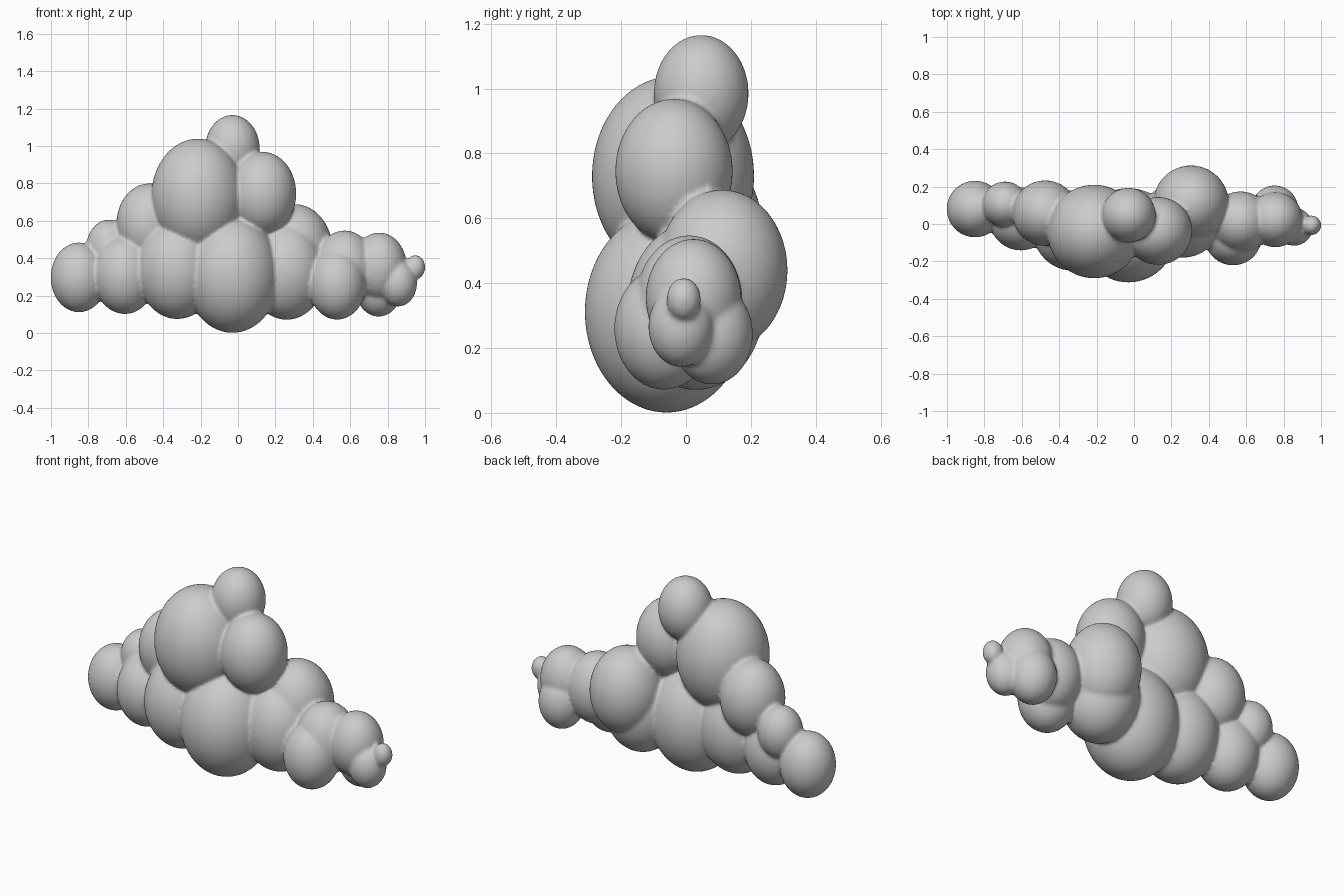
import bpy
import bmesh
from mathutils import Matrix

STRETCH = 1.235  # every puff is taller than it is wide

# puffs: x, y, z, horizontal radius
puffs = [
    # tall middle stack
    (-0.03, -0.06, 0.312, 0.252),
    (-0.213, -0.04, 0.73, 0.25),
    (-0.03, 0.047, 0.985, 0.146),
    (0.13, -0.037, 0.745, 0.181),
    # right tail
    (0.305, 0.112, 0.44, 0.201),
    (0.26, 0.03, 0.33, 0.21),
    (0.53, -0.068, 0.26, 0.153),
    (0.57, 0.01, 0.345, 0.164),
    (0.755, 0.023, 0.355, 0.147),
    (0.752, 0.08, 0.243, 0.126),
    (0.856, -0.015, 0.266, 0.101),
    (0.948, -0.007, 0.351, 0.053),
    # left tail
    (-0.325, -0.035, 0.34, 0.215),
    (-0.475, 0.058, 0.583, 0.175),
    (-0.605, 0.028, 0.31, 0.169),
    (-0.69, 0.105, 0.455, 0.122),
    (-0.85, 0.08, 0.297, 0.151),
]

# all puffs in one mesh
bm = bmesh.new()
for x, y, z, r in puffs:
    place = Matrix.Translation((x, y, z)) @ Matrix.Diagonal((r, r, r * STRETCH, 1))
    bmesh.ops.create_icosphere(bm, subdivisions=5, radius=1, matrix=place)
mesh = bpy.data.meshes.new("cloud")
bm.to_mesh(mesh)
bm.free()
cloud = bpy.data.objects.new("cloud", mesh)
bpy.context.collection.objects.link(cloud)

# fuse the puffs into one skin and soften the creases
fuse = cloud.modifiers.new("fuse", 'REMESH')
fuse.mode = 'VOXEL'
fuse.voxel_size = 0.01
fuse.use_smooth_shade = True
soften = cloud.modifiers.new("soften", 'SMOOTH')
soften.factor = 0.5
soften.iterations = 5
